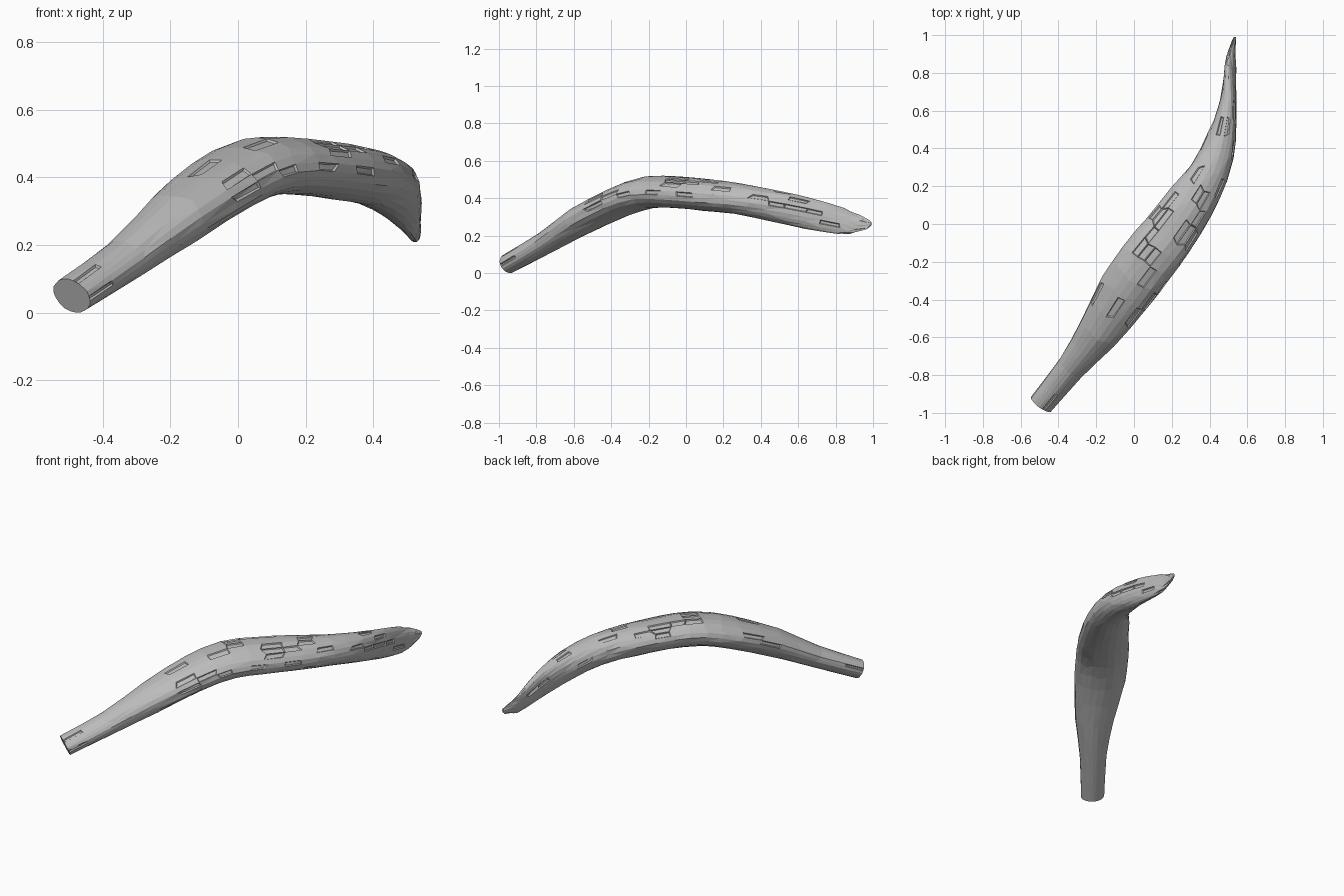
import bpy, bmesh, math, random
from mathutils import Vector

if "Cube" in bpy.data.objects:
    bpy.data.objects.remove(bpy.data.objects["Cube"])
random.seed(4)

# Stations along the branch: centre x, y, z, width, height, roll in degrees
STATIONS = [
    (-.492, -.953, .048, .135, .105, 14),
    (-.33, -.755, .158, .155, .12, 8),
    (-.185, -.57, .275, .225, .155, 4),
    (-.05, -.365, .375, .29, .165, 3),
    (.065, -.205, .428, .30, .172, 5),
    (.18, -.06, .430, .29, .168, 6),
    (.30, .11, .415, .26, .17, 6),
    (.40, .275, .395, .21, .165, 4),
    (.463, .455, .36, .155, .17, 0),
    (.498, .64, .32, .09, .17, -4),
    (.510, .82, .278, .055, .148, -12),
    (.518, .91, .262, .035, .10, -15),
    (.534, .99, .262, .012, .022, 0),
]
SIDES, SUB = 22, 2


def catmull(i, t):
    n = len(STATIONS) - 1
    p = [STATIONS[min(max(i + k, 0), n)] for k in (-1, 0, 1, 2)]
    return [.5 * (2 * b + (c - a) * t + (2 * a - 5 * b + 4 * c - d) * t * t
                  + (3 * b - a - 3 * c + d) * t ** 3) for a, b, c, d in zip(*p)]


path = [catmull(i, k / SUB) for i in range(len(STATIONS) - 1) for k in range(SUB)]
path.append(list(STATIONS[-1]))

mat = bpy.data.materials.new("grey bark")
mat.diffuse_color = (.5, .5, .5, 1)
mat.use_nodes = True
mat.node_tree.nodes["Principled BSDF"].inputs["Base Color"].default_value = mat.diffuse_color

# Branch body: faceted sections swept along the bent path, with long bark streaks
bm = bmesh.new()
rings = []
streak = [random.uniform(-1, 1) for _ in range(SIDES)]
for i, (x, y, z, w, h, roll) in enumerate(path):
    a, b = path[max(i - 1, 0)], path[min(i + 1, len(path) - 1)]
    tan = (Vector(b[:3]) - Vector(a[:3])).normalized()
    right = tan.cross(Vector((0, 0, 1))).normalized()
    up = right.cross(tan)
    r = math.radians(roll)
    right, up = right * math.cos(r) - up * math.sin(r), up * math.cos(r) + right * math.sin(r)
    ring = []
    for k in range(SIDES):
        ang = 2 * math.pi * k / SIDES
        streak[k] = .7 * streak[k] + random.uniform(-.45, .45)
        f = 1 + .035 * streak[k]
        slide = random.uniform(-.015, .015) if 0 < i < len(path) - 1 else 0
        ring.append(bm.verts.new(Vector((x, y, z)) + right * (w / 2 * f * math.cos(ang))
                                 + up * (h / 2 * f * math.sin(ang)) + tan * slide))
    rings.append(ring)
for lo, hi in zip(rings, rings[1:]):
    for k in range(SIDES):
        n = (k + 1) % SIDES
        bm.faces.new((lo[k], lo[n], hi[n], hi[k]))
bm.faces.new(rings[0][::-1])
bm.faces.new(rings[-1])
bmesh.ops.recalc_face_normals(bm, faces=bm.faces)

# Cracks: narrow sunken slits on the upper bark
bark = [f for f in bm.faces if len(f.verts) == 4 and f.normal.z > -.1
        and f.calc_area() > .0012 and random.random() < .22]
bmesh.ops.inset_individual(bm, faces=bark, thickness=.006, depth=-.006)
bmesh.ops.triangulate(bm, faces=[f for f in bm.faces if len(f.verts) == 4])

# Stand the cut end on the floor
low = min(v.co.z for v in bm.verts)
bmesh.ops.translate(bm, verts=bm.verts, vec=(0, 0, -low))

mesh = bpy.data.meshes.new("branch")
bm.to_mesh(mesh)
bm.free()
mesh.materials.append(mat)
bpy.context.collection.objects.link(bpy.data.objects.new("branch", mesh))
